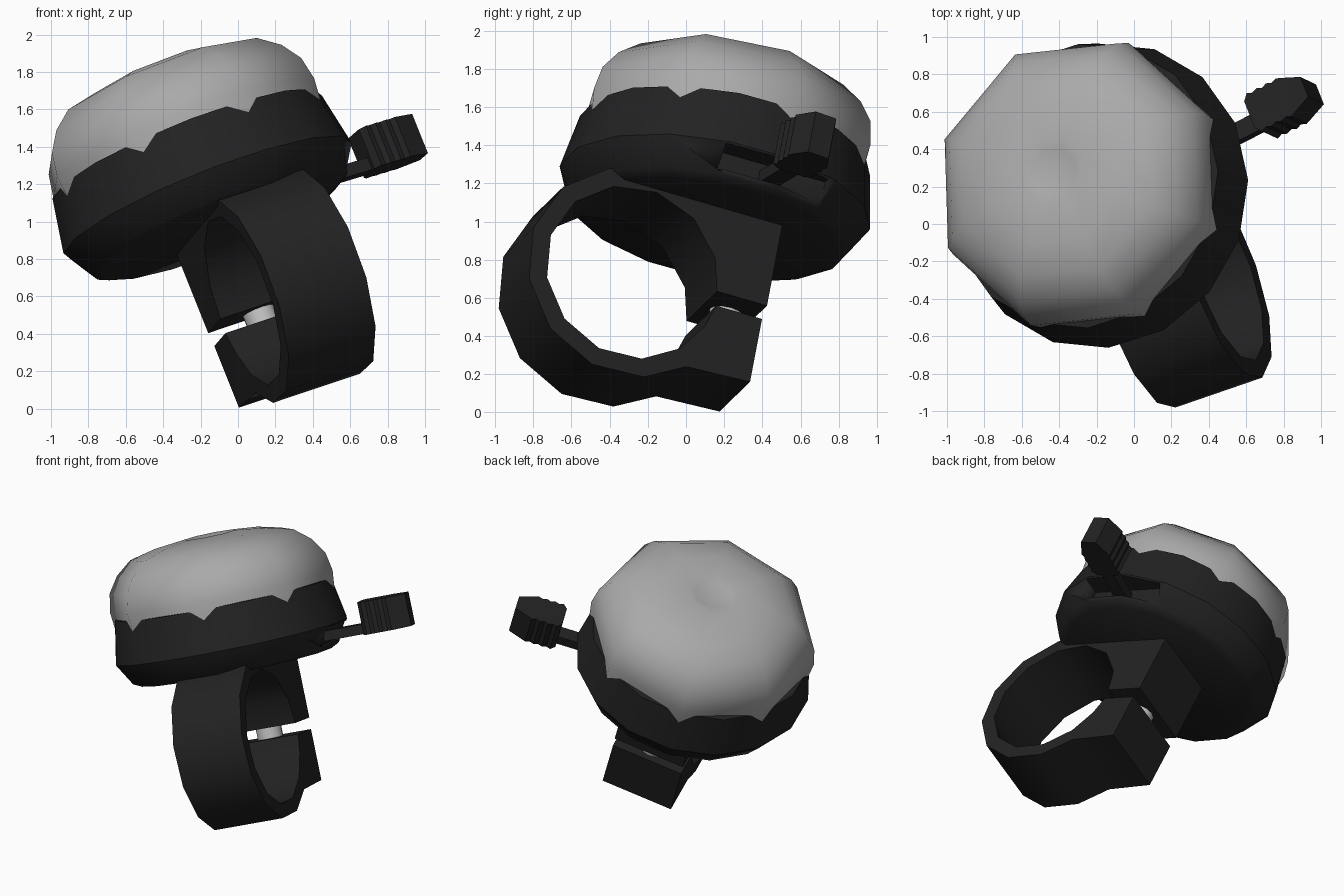
import bpy, bmesh, math
from mathutils import Matrix, Vector

if "Cube" in bpy.data.objects:
    bpy.data.objects.remove(bpy.data.objects["Cube"])

# Tilted frame of the bell: n = dome axis, u = clamp ring axis, v = across
n = Vector((-0.366, 0.174, 0.914)).normalized()
u = Vector((0.897, 0.312, 0.312))
u = (u - n * u.dot(n)).normalized()
v = n.cross(u)
FRAME = Matrix.Translation((-0.18, 0.16, 1.17)) @ Matrix((u, v, n)).transposed().to_4x4()


def material(name, c):
    m = bpy.data.materials.new(name)
    m.diffuse_color = (c, c, c, 1)
    m.use_nodes = True
    m.node_tree.nodes["Principled BSDF"].inputs["Base Color"].default_value = m.diffuse_color
    return m


BLACK = material("black plastic", 0.016)
SILVER = material("silver metal", 0.40)
SCREW = material("screw steel", 0.55)


def finish(name, bm, mat, angle=35, local=Matrix()):
    bmesh.ops.remove_doubles(bm, verts=bm.verts, dist=1e-5)
    bmesh.ops.recalc_face_normals(bm, faces=bm.faces)
    bm.transform(FRAME @ local)
    me = bpy.data.meshes.new(name)
    bm.to_mesh(me)
    bm.free()
    me.materials.append(mat)
    ob = bpy.data.objects.new(name, me)
    bpy.context.collection.objects.link(ob)
    bpy.ops.object.select_all(action='DESELECT')
    bpy.context.view_layer.objects.active = ob
    ob.select_set(True)
    bpy.ops.object.shade_smooth_by_angle(angle=math.radians(angle))
    return ob


def lathe(name, profile, sides, phase, mat, angle):
    """Revolve (radius, height) points; both ends are capped."""
    bm = bmesh.new()
    rings = []
    for r, h in profile:
        rings.append([bm.verts.new((r * math.cos(a), r * math.sin(a), h))
                      for a in (math.radians(phase + 360 * i / sides) for i in range(sides))])
    for lo, hi in zip(rings, rings[1:]):
        for i in range(sides):
            j = (i + 1) % sides
            bm.faces.new((lo[i], lo[j], hi[j], hi[i]))
    bm.faces.new(rings[0])
    bm.faces.new(rings[-1])
    return finish(name, bm, mat, angle)


def extrude(name, pts, depth, mat, local=Matrix(), angle=35):
    """Extrude a closed 2D outline along its third axis."""
    bm = bmesh.new()
    f = bm.faces.new([bm.verts.new((*p, 0)) for p in pts])
    res = bmesh.ops.extrude_face_region(bm, geom=[f])
    bmesh.ops.translate(bm, vec=(0, 0, depth),
                        verts=[g for g in res["geom"] if isinstance(g, bmesh.types.BMVert)])
    return finish(name, bm, mat, angle, local)


def rect(x0, x1, y0, y1):
    return [(x0, y0), (x1, y0), (x1, y1), (x0, y1)]


# Dome: eight sides, smooth, with a small dimple on top
lathe("bell_dome", [(0.78, 0.10), (0.80, 0.30), (0.775, 0.43), (0.70, 0.54), (0.586, 0.63),
                    (0.40, 0.675), (0.18, 0.70), (0.13, 0.685)], 8, 10, SILVER, 60)

# Base cup
base = lathe("bell_base", [(0.68, -0.23), (0.74, -0.20), (0.83, -0.05), (0.775, 0.25),
                           (0.72, 0.25), (0.72, 0.20)], 16, 10, BLACK, 40)

# Slot in the base for the lever
cutter = extrude("lever_slot_cutter", rect(0.66, 1.0, -0.2, 0.4), 0.12, BLACK,
                 Matrix.Translation((0, 0, -0.18)))
cutter.hide_render = True
cutter.hide_viewport = True
cut = base.modifiers.new("slot", 'BOOLEAN')
cut.operation = 'DIFFERENCE'
cut.solver = 'EXACT'
cut.object = cutter


# Clamp: open ring with two jaw blocks, outline in the (v, n) plane
def arc(r, angles):
    return [(-0.45 + r * math.cos(math.radians(a)), -0.72 + r * math.sin(math.radians(a)))
            for a in angles]


outline = [(0.30, -0.16), (0.30, -0.69), (0.02, -0.69)]
outline += arc(0.475, [26, 55, 84, 113, 142, 171, 200, 229, 258, 287, 315, 338])
outline += [(0.03, -0.77), (0.287, -0.77), (0.287, -1.13)]
outline += arc(0.575, [312, 287, 258, 229, 200, 171, 142, 113, 88])
# columns: outline x -> v, outline y -> n, depth -> u
to_clamp = Matrix(((0, 0, 1, -0.18), (1, 0, 0, 0), (0, 1, 0, 0), (0, 0, 0, 1)))
extrude("clamp_ring", outline, 0.515, BLACK, to_clamp)

# Clamp screw between the jaws
bm = bmesh.new()
bmesh.ops.create_cone(bm, cap_ends=True, segments=12, radius1=0.09, radius2=0.09, depth=0.24)
finish("clamp_screw", bm, SCREW, 40, Matrix.Translation((0.08, 0.155, -0.73)))

# Thumb lever: thin arm and ribbed paddle
swing = Matrix.Rotation(math.radians(8), 4, 'Z')
extrude("lever_arm", rect(0.55, 1.05, -0.05, 0.05), 0.07, BLACK,
        swing @ Matrix.Translation((0, 0, -0.17)))
ribs = [(0.98 + 0.03 * i, -0.115 + (0.012 if i % 2 else 0)) for i in range(8)]
paddle = [(0.95, -0.08)] + ribs + [(1.29, -0.06), (1.29, 0.06)]
paddle += [(x, -y) for x, y in reversed(ribs)] + [(0.95, 0.08)]
extrude("lever_paddle", paddle, 0.23, BLACK, swing @ Matrix.Translation((0, 0, -0.175)))
